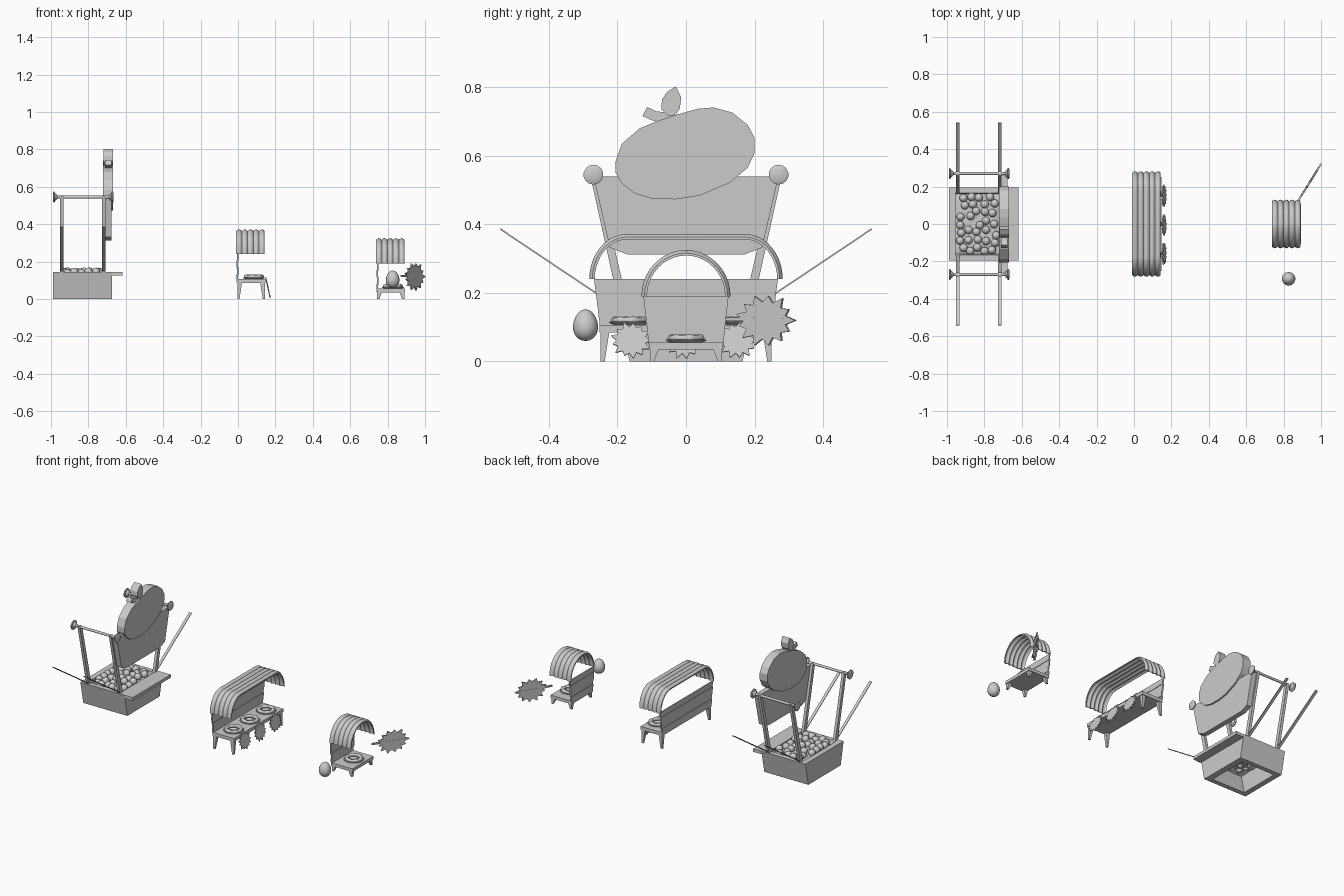
import bpy, bmesh, math, random
from mathutils import Vector, Matrix

if "Cube" in bpy.data.objects:
    bpy.data.objects.remove(bpy.data.objects["Cube"])
random.seed(4)


def make(name, bm, smooth=None):
    bmesh.ops.recalc_face_normals(bm, faces=bm.faces)
    me = bpy.data.meshes.new(name)
    bm.to_mesh(me)
    bm.free()
    ob = bpy.data.objects.new(name, me)
    bpy.context.collection.objects.link(ob)
    if smooth:
        bpy.context.view_layer.objects.active = ob
        bpy.ops.object.select_all(action='DESELECT')
        ob.select_set(True)
        bpy.ops.object.shade_smooth_by_angle(angle=math.radians(smooth))
    return ob


def loft(name, loops, closed=False, smooth=None):
    """Skin between equal point loops; closed joins last to first, else caps."""
    bm = bmesh.new()
    rows = [[bm.verts.new(p) for p in l] for l in loops]
    n = len(rows[0])
    pairs = list(zip(rows, rows[1:])) + ([(rows[-1], rows[0])] if closed else [])
    for a, b in pairs:
        for i in range(n):
            bm.faces.new((a[i], a[(i + 1) % n], b[(i + 1) % n], b[i]))
    if not closed:
        bm.faces.new(rows[0])
        bm.faces.new(rows[-1])
    return make(name, bm, smooth)


def rect(x0, x1, y0, y1, z):
    return [(x0, y0, z), (x1, y0, z), (x1, y1, z), (x0, y1, z)]


def box(name, x0, x1, y0, y1, z0, z1):
    return loft(name, [rect(x0, x1, y0, y1, z0), rect(x0, x1, y0, y1, z1)])


def slab(name, pts, x0, x1):
    """Outline in y,z extruded along x."""
    return loft(name, [[(x, y, z) for y, z in pts] for x in (x0, x1)])


def lathe(name, profile, mat, n=16, smooth=40):
    """Spin (radius, height) about local z, then place with mat."""
    return loft(name, [[mat @ Vector((r * math.cos(2 * math.pi * i / n),
                                      r * math.sin(2 * math.pi * i / n), h))
                        for i in range(n)] for r, h in profile], smooth=smooth)


def leaf_star(name, centre, u, v, ru, rv, n, thick):
    """Spiky leaf cut-out in the plane u,v."""
    u, v = Vector(u).normalized(), Vector(v).normalized()
    w, pts = u.cross(v) * thick / 2, []
    for i in range(2 * n):
        a = math.pi * i / n
        k = random.uniform(.9, 1.05) if i % 2 == 0 else .72
        pts.append(Vector(centre) + u * ru * k * math.cos(a) + v * rv * k * math.sin(a))
    return loft(name, [[p - w for p in pts], [p + w for p in pts]])


# ---- Fruit stand ----
loft("crate_walls", [rect(-.99, -.675, -.165, .165, 0), rect(-.99, -.675, -.195, .195, .145),
                     rect(-.955, -.715, -.165, .165, .145), rect(-.955, -.715, -.135, .135, 0)], closed=True)
box("counter_shelf", -.676, -.617, -.195, .195, .125, .145)

# bumpy bed of fruit with loose fruit on top
bm = bmesh.new()
bmesh.ops.create_grid(bm, x_segments=16, y_segments=20, size=.5)
for p in bm.verts:
    edge = min(.5 - abs(p.co.x), .5 - abs(p.co.y))
    p.co = (-.835 + p.co.x * .245, p.co.y * .33,
            .118 + min(edge, .15) * .1 + random.uniform(-.004, .004))
make("fruit_bed", bm, 60)
placed = []
for _ in range(3000):
    x, y = random.uniform(-.935, -.735), random.uniform(-.145, .145)
    if all((x - a) ** 2 + (y - b) ** 2 > .039 ** 2 for a, b in placed) and len(placed) < 38:
        placed.append((x, y))
bm = bmesh.new()
for x, y in placed:
    bmesh.ops.create_uvsphere(bm, u_segments=12, v_segments=8, radius=.022,
                              matrix=Matrix.Translation((x, y, .143 + random.uniform(-.006, .004))))
make("loose_fruit", bm, 60)

# leaning posts, slanted strips, top rails with knobs
for s in (-1, 1):
    for x in (-.942, -.718):
        loft("post", [rect(x - .009, x + .009, s * .175 - .013, s * .175 + .013, .13),
                      rect(x - .009, x + .009, s * .27 - .011, s * .27 + .011, .55)])
        slab("slanted_strip", [(s * .187, .146), (s * .542, .384), (s * .540, .388), (s * .185, .150)],
             x - .009, x + .009)
    to_x = Matrix.Translation((-.99, s * .27, .545)) @ Matrix.Rotation(math.pi / 2, 4, 'Y')
    lathe("rail_with_knobs", [(.022, 0), (.029, .003), (.029, .009), (.02, .012), (.016, .02), (.008, .024),
                              (.008, .300), (.016, .304), (.02, .312), (.029, .315), (.029, .321), (.022, .325)],
          to_x, 14)

# sign: tapered board with a fruit cut-out, stem and leaf
slab("sign_board", [(-.27, .54), (.27, .54), (.222, .332), (.17, .312), (-.17, .312), (-.222, .332)], -.71, -.677)
slab("sign_fruit", [(-.205, .585), (-.187, .635), (-.135, .68), (-.08, .703), (-.02, .722), (.035, .737),
                    (.08, .741), (.135, .726), (.18, .69), (.2, .652), (.2, .608), (.18, .565), (.127, .521),
                    (.04, .484), (-.03, .473), (-.1, .475), (-.15, .49), (-.187, .52), (-.205, .55)], -.722, -.667)
slab("sign_stem", [(-.127, .716), (-.098, .703), (-.05, .69), (-.03, .725), (-.085, .729), (-.113, .742)], -.712, -.677)
slab("sign_leaf", [(-.05, .715), (-.072, .735), (-.07, .765), (-.054, .787), (-.03, .802),
                   (-.014, .77), (-.018, .738), (-.03, .72)], -.72, -.669)


# ---- Shared parts of the two covered stalls ----
def canopy(name, x0, half, z0, rise, corner, width=.153, bumps=5):
    path, k = [], 10
    for s in (-1, 1):
        arc = []
        for i in range(k + 1):
            a = math.pi / 2 * i / k
            n = Vector((0, s * math.cos(a), math.sin(a)))
            arc.append((Vector((0, s * (half - corner + corner * math.cos(a)), z0 + rise * math.sin(a))), n))
        path += arc if s < 0 else arc[::-1]
    sec = []
    for i in range(bumps * 6 + 1):
        t = i / (bumps * 6)
        sec.append((x0 + width * t, .009 * abs(math.sin(math.pi * bumps * t)) - .009))
    sec += [(x, d - .007) for x, d in reversed(sec)]
    loft(name, [[p + n * d + Vector((x, 0, 0)) for x, d in sec] for p, n in path], smooth=35)


def plank_wall(name, x, top_half, low_half, z0, z1, count=4):
    h = (z1 - z0) / count
    for i in range(count):
        a, b = z0 + i * h, z0 + (i + 1) * h + (.006 if i < count - 1 else 0)
        wa = low_half + (top_half - low_half) * i / count
        wb = low_half + (top_half - low_half) * (i + 1) / count
        low = [(-wa + 2 * wa * j / 12, a + random.uniform(-.003, .003)) for j in range(13)]
        slab(name, low + [(wb, b), (-wb, b)], x + .003 * (i % 2), x + .009 + .003 * (i % 2))


def table(name, x0, x1, half, z, thick):
    box(name + "_top", x0, x1, -half, half, z - thick, z)
    zt = z - thick
    for sx, xe in ((1, x0 + .002), (-1, x1 - .004)):
        for sy in (-1, 1):
            ye = sy * (half - .003)
            def foot(w, zz):
                xs, ys = sorted((xe, xe + sx * w)), sorted((ye, ye - sy * w))
                return rect(*xs, *ys, zz)
            loft(name + "_leg", [foot(.012, 0), foot(.025, zt)])


def nest(name, x, y, z):
    # shallow dish, lumpy ring and a small filling
    lathe(name + "_dish", [(.045, 0), (.06, .006), (.058, .009), (.02, .007)], Matrix.Translation((x, y, z)), 20)
    loops = []
    for i in range(24):
        a = 2 * math.pi * i / 24
        r = .011 + .002 * math.sin(6 * a)
        loops.append([(x + (.043 + r * math.cos(b)) * math.cos(a), y + (.043 + r * math.cos(b)) * math.sin(a),
                       z + .013 + r * .9 * math.sin(b)) for b in (2 * math.pi * j / 8 for j in range(8))])
    loft(name + "_ring", loops, closed=True, smooth=60)
    bm = bmesh.new()
    bmesh.ops.create_uvsphere(bm, u_segments=12, v_segments=8, radius=.02,
                              matrix=Matrix.Translation((x, y, z + .012)) @ Matrix.Rotation(.6, 4, 'Z')
                              @ Matrix.Diagonal((1.3, .6, .45, 1)))
    make(name + "_filling", bm, 60)


# ---- Long stall ----
canopy("long_canopy", -.01, .282, .24, .132, .11)
plank_wall("long_wall_plank", -.008, .268, .25, .09, .24)
table("long_table", -.006, .148, .252, .107, .022)
for y in (-.165, 0, .165):
    nest("long_nest", .085, y, .107)
    leaf_star("hanging_leaf", (.16, y * .94 - .005, .062), (0, 1, 0), (.022, 0, -.1), .06, .055, 13, .007)

# ---- Small stall ----
canopy("small_canopy", .738, .13, .19, .135, .13)
plank_wall("small_wall_plank", .74, .124, .108, .04, .19)
table("small_table", .742, .893, .108, .055, .02)
nest("small_nest", .828, 0, .055)

# egg beside the stall
prof = [(.036 * math.sin(math.pi * i / 12) * (1 + .12 * math.cos(math.pi * i / 12)) + .0004,
         .046 * (1 - math.cos(math.pi * i / 12))) for i in range(13)]
lathe("egg", prof, Matrix.Translation((.827, -.293, .06)), 16, 60)

# large leaf with its stalk
d = Vector((.118, .19, 0)).normalized()
c = Vector((.945, .232, .12))
leaf_star("large_leaf", c, d, (0, 0, 1), .1, .075, 13, .009)
side = Vector((d.y, -d.x, 0))
loft("large_leaf_stalk", [[p + side * w * a + Vector((0, 0, w * b)) for a, b in ((-1, -1), (1, -1), (1, 1), (-1, 1))]
                          for p, w in ((c - d * .135 + Vector((0, 0, .004)), .005), (c + d * .07, .006))])
